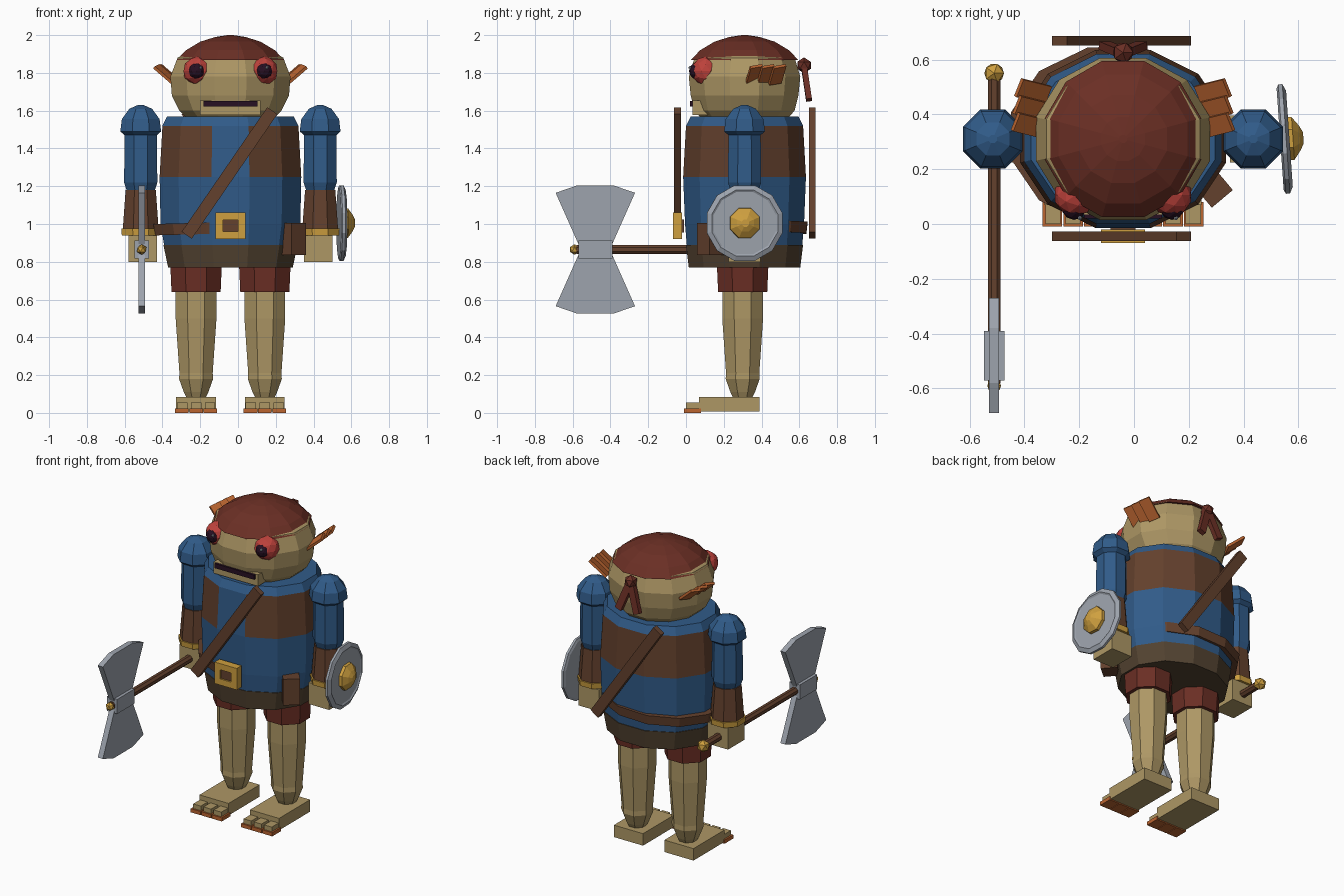
import bpy, bmesh, math
from mathutils import Matrix, Euler, Vector

old = bpy.data.objects.get("Cube")
if old:
    bpy.data.objects.remove(old, do_unlink=True)

CX, CY = -0.04, 0.31          # body axis
SIDES = (("right", -1), ("left", 1))


def material(name, r, g, b):
    m = bpy.data.materials.new(name)
    m.use_nodes = True
    m.diffuse_color = (r, g, b, 1)
    m.node_tree.nodes["Principled BSDF"].inputs["Base Color"].default_value = (r, g, b, 1)
    return m


skin = material("tan skin", 0.42, 0.31, 0.13)
blue = material("blue cloth", 0.03, 0.105, 0.25)
brown = material("brown leather", 0.125, 0.052, 0.026)
dark_brown = material("dark brown leather", 0.085, 0.055, 0.03)
maroon = material("maroon", 0.145, 0.028, 0.018)
red = material("eye red", 0.52, 0.055, 0.045)
orange = material("orange", 0.5, 0.13, 0.03)
gold = material("gold", 0.62, 0.35, 0.05)
steel = material("steel grey", 0.34, 0.37, 0.42)
black = material("dark plum", 0.02, 0.005, 0.016)


def finish(name, bm, loc, rot, *mats):
    bmesh.ops.recalc_face_normals(bm, faces=bm.faces)
    mesh = bpy.data.meshes.new(name)
    bm.to_mesh(mesh)
    bm.free()
    for m in mats:
        mesh.materials.append(m)
    ob = bpy.data.objects.new(name, mesh)
    ob.location, ob.rotation_euler = loc, [math.radians(a) for a in rot]
    bpy.context.collection.objects.link(ob)
    return ob


def rings(name, loc, profile, n, *mats, rot=(0, 0, 0)):
    """Stacked flat-sided rings, each given as (height, x radius, y radius)."""
    bm = bmesh.new()
    grow = 1 / math.cos(math.pi / n)
    loops = []
    for z, rx, ry in profile:
        angles = [(i + 0.5) * math.tau / n for i in range(n)]
        loops.append([bm.verts.new((rx * grow * math.cos(a), ry * grow * math.sin(a), z)) for a in angles])
    for low, high in zip(loops, loops[1:]):
        for i in range(n):
            j = (i + 1) % n
            bm.faces.new((low[i], low[j], high[j], high[i]))
    bm.faces.new(loops[0])
    bm.faces.new(loops[-1])
    return finish(name, bm, loc, rot, *mats)


def round_rings(name, loc, profile, n, mat, rot=(0, 0, 0)):
    return rings(name, loc, [(z, r, r) for z, r in profile], n, mat, rot=rot)


def box(name, loc, size, mat, rot=(0, 0, 0)):
    bm = bmesh.new()
    bmesh.ops.create_cube(bm, size=1)
    bmesh.ops.scale(bm, vec=size, verts=bm.verts)
    return finish(name, bm, loc, rot, mat)


def ball(name, loc, radius, mat, detail=2):
    bm = bmesh.new()
    bmesh.ops.create_icosphere(bm, subdivisions=detail, radius=radius)
    return finish(name, bm, loc, (0, 0, 0), mat)


# Tunic with leather vest panels everywhere but the front centre
tunic = rings("tunic", (CX, CY, 0), [(0.88, 0.35, 0.305), (1.0, 0.37, 0.315), (1.25, 0.375, 0.325),
              (1.52, 0.36, 0.31), (1.57, 0.335, 0.285)], 12, blue, brown)
for f in tunic.data.polygons:
    c = f.center
    if 1.3 < c.z < 1.5 and not (c.y < 0 and abs(c.x) < 0.05):
        f.material_index = 1
rings("tunic_skirt", (CX, CY, 0), [(0.77, 0.33, 0.295), (0.89, 0.355, 0.31)], 12, dark_brown)
rings("belt", (CX, CY + 0.012, 0), [(0.95, 0.372, 0.315), (1.01, 0.382, 0.322)], 12, brown, rot=(0, -1.5, 0))
box("belt_pouch", (0.29, 0.13, 0.92), (0.1, 0.1, 0.17), brown, (0, 0, 40))

# Buckle
for x in (-0.06, 0.06):
    box("buckle_side", (CX + x, -0.045, 0.99), (0.04, 0.05, 0.14), gold)
for z in (-0.05, 0.05):
    box("buckle_bar", (CX, -0.045, 0.99 + z), (0.16, 0.05, 0.04), gold)
box("buckle_middle", (CX, -0.035, 0.99), (0.09, 0.05, 0.07), brown)

# Chest and back straps
box("front_strap", (-0.045, -0.045, 1.27), (0.065, 0.035, 0.8), brown, (0, 34.5, 0))
box("back_strap", (-0.045, 0.668, 1.27), (0.065, 0.035, 0.8), brown, (0, -34.5, 0))

# Head, muzzle and hair
rings("head", (CX, CY, 0), [(1.55, 0.22, 0.22), (1.6, 0.27, 0.265), (1.68, 0.31, 0.285),
      (1.78, 0.318, 0.295), (1.88, 0.28, 0.265), (1.94, 0.18, 0.18)], 12, skin)
box("muzzle", (CX, 0.12, 1.615), (0.32, 0.17, 0.075), skin)
box("mouth", (CX, 0.07, 1.636), (0.285, 0.1, 0.03), black)
round_rings("hair_cap", (CX, CY, 0), [(1.868, 0.285), (1.92, 0.235), (1.965, 0.16), (1.99, 0.08), (2.0, 0.015)], 12, maroon)
ball("hair_knot", (CX, 0.625, 1.84), 0.042, maroon, 1)
for name, s in SIDES:
    box(name + "_hair_tail", (CX + s * 0.035, 0.638, 1.745), (0.045, 0.03, 0.19), maroon, (8, -s * 20, 0))

# Eyes and finned ears
for name, s in SIDES:
    x = CX + s * 0.175
    ball(name + "_eye", (x, 0.105, 1.81), 0.077, red)
    ball(name + "_pupil", (x + s * 0.004, 0.06, 1.81), 0.045, black)
    ball(name + "_eye_glint", (x + 0.018, 0.022, 1.828), 0.009, steel, 1)
    for i in range(3):
        box(name + "_ear_fin", (CX + s * (0.34 - 0.006 * i), 0.36 + 0.062 * i, 1.79), (0.14, 0.07, 0.016),
            orange, (12, -s * 40, s * 14))

# Arms
for name, s in SIDES:
    at = (CX + s * 0.475, CY, 0)
    round_rings(name + "_shoulder", at, [(1.47, 0.085), (1.49, 0.108), (1.555, 0.1), (1.61, 0.06), (1.63, 0.015)], 8, blue)
    round_rings(name + "_upper_arm", at, [(1.18, 0.075), (1.22, 0.088), (1.5, 0.085)], 8, blue)
    round_rings(name + "_forearm", at, [(0.97, 0.095), (1.18, 0.08)], 8, brown)
    round_rings(name + "_cuff", at, [(0.94, 0.1), (0.975, 0.103)], 8, gold)
    box(name + "_hand", (CX + s * 0.465, CY, 0.87), (0.15, 0.17, 0.14), skin)

# Legs, shorts and clawed feet
for name, s in SIDES:
    x = CX + s * 0.182
    at = (x, 0.3, 0)
    round_rings(name + "_shorts", at, [(0.64, 0.13), (0.8, 0.137)], 8, maroon)
    round_rings(name + "_leg", at, [(0.08, 0.05), (0.11, 0.065), (0.18, 0.09), (0.21, 0.088), (0.5, 0.108), (0.68, 0.108)], 8, skin)
    box(name + "_foot", (x, 0.23, 0.046), (0.21, 0.32, 0.078), skin)
    for t in (-1, 0, 1):
        box(name + "_toe", (x + t * 0.074, 0.045, 0.034), (0.055, 0.09, 0.04), skin)
        box(name + "_claw", (x + t * 0.076, 0.035, 0.012), (0.072, 0.09, 0.024), orange)

# Shield, facing +x
facing = (0, 90, 4)
round_rings("shield", (0.545, CY, 1.005), [(-0.012, 0.185), (-0.005, 0.2), (0.01, 0.2), (0.022, 0.175), (0.016, 0.165)], 12, steel, facing)
round_rings("shield_boss", (0.55, CY, 1.005), [(0, 0.08), (0.03, 0.078), (0.055, 0.045), (0.068, 0.02)], 8, gold, facing)

# Axe, pointing forward from the right hand
AX, AZ = -0.51, 0.865
along = (-90, 0, 0)
round_rings("axe_shaft", (AX, 0, AZ), [(-0.58, 0.023), (0.54, 0.023)], 8, brown, along)
ball("axe_pommel", (AX, 0.55, AZ), 0.04, gold, 1)
ball("axe_tip", (AX, -0.59, AZ), 0.028, gold, 1)
box("axe_collar", (AX, -0.48, AZ), (0.075, 0.18, 0.095), steel)
outline = [(-0.09, 0.03), (0.09, 0.03), (0.21, 0.3), (0.1, 0.338), (-0.1, 0.338), (-0.21, 0.3)]
for name, s in (("upper", 1), ("lower", -1)):
    bm = bmesh.new()
    face = bm.faces.new([bm.verts.new((-0.018, y, s * z)) for y, z in outline])
    new = bmesh.ops.extrude_face_region(bm, geom=[face])["geom"]
    bmesh.ops.translate(bm, vec=(0.036, 0, 0), verts=[v for v in new if isinstance(v, bmesh.types.BMVert)])
    finish(name + "_axe_blade", bm, (AX, -0.48, AZ), (0, 0, 0), steel)
